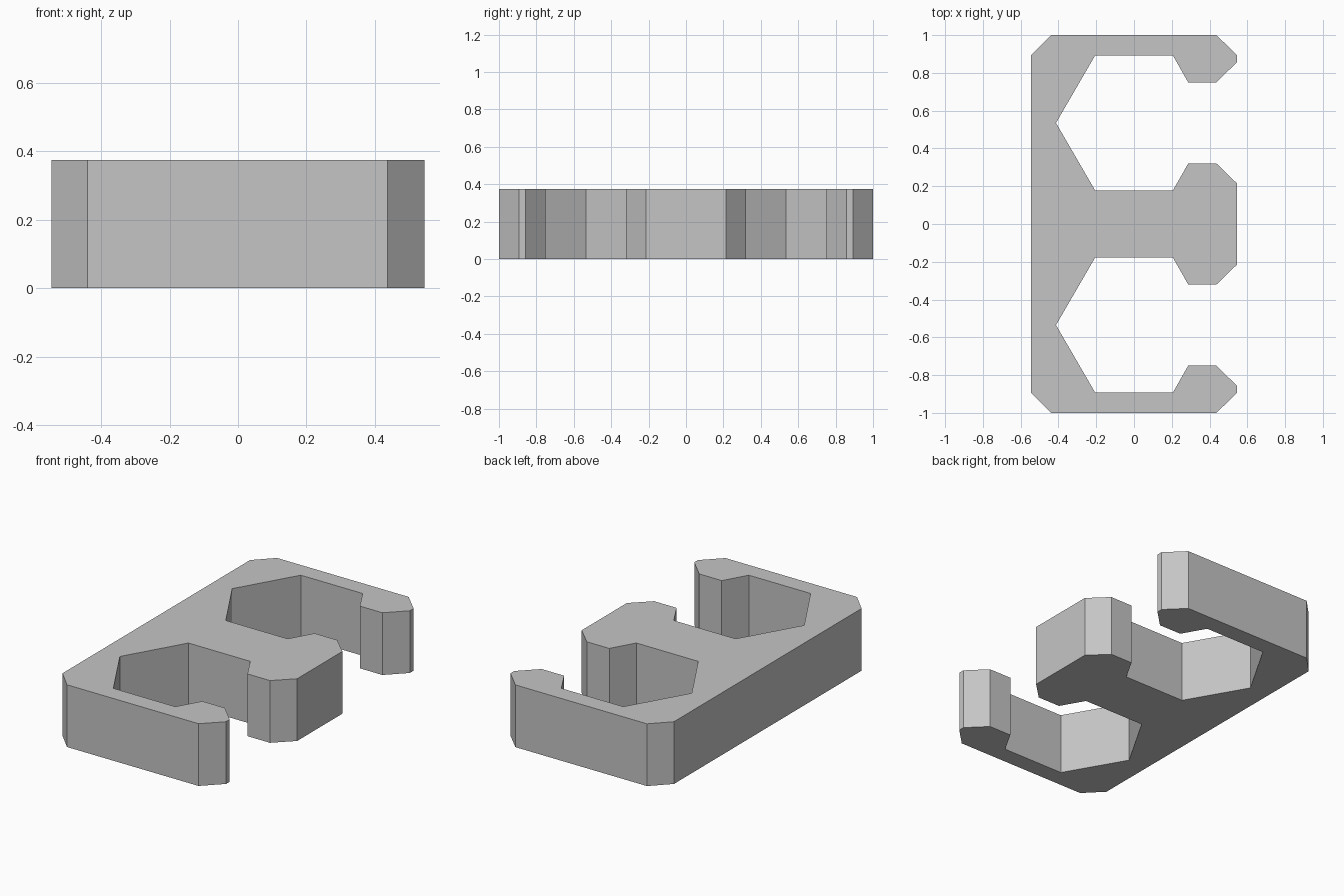
import bpy
import bmesh

cube = bpy.data.objects.get("Cube")
if cube:
    bpy.data.objects.remove(cube, do_unlink=True)

HEIGHT = 0.375

# Plain grey material
grey = bpy.data.materials.new("light grey")
grey.use_nodes = True
colour = (0.56, 0.56, 0.56, 1)
grey.diffuse_color = colour
grey.node_tree.nodes["Principled BSDF"].inputs["Base Color"].default_value = colour

# Back half of the outline: centre arm, hexagonal socket, hooked end arm, spine corner
half = [
    (0.545, 0.215), (0.437, 0.32), (0.287, 0.32),
    (0.206, 0.178), (-0.206, 0.178), (-0.413, 0.535), (-0.206, 0.892), (0.206, 0.892),
    (0.287, 0.75), (0.437, 0.75), (0.545, 0.857), (0.545, 0.893), (0.437, 1.0),
    (-0.44, 1.0), (-0.545, 0.893),
]
outline = half + [(x, -y) for x, y in reversed(half)]

# Extrude the mirrored outline into the double clip
bm = bmesh.new()
base = bm.faces.new([bm.verts.new((x, y, 0)) for x, y in outline])
top = bmesh.ops.extrude_face_region(bm, geom=[base], use_keep_orig=True)
bmesh.ops.translate(bm, vec=(0, 0, HEIGHT),
                    verts=[v for v in top["geom"] if isinstance(v, bmesh.types.BMVert)])
bmesh.ops.recalc_face_normals(bm, faces=bm.faces)

mesh = bpy.data.meshes.new("double_clip")
bm.to_mesh(mesh)
bm.free()
mesh.materials.append(grey)
clip = bpy.data.objects.new("double_clip", mesh)
bpy.context.collection.objects.link(clip)
